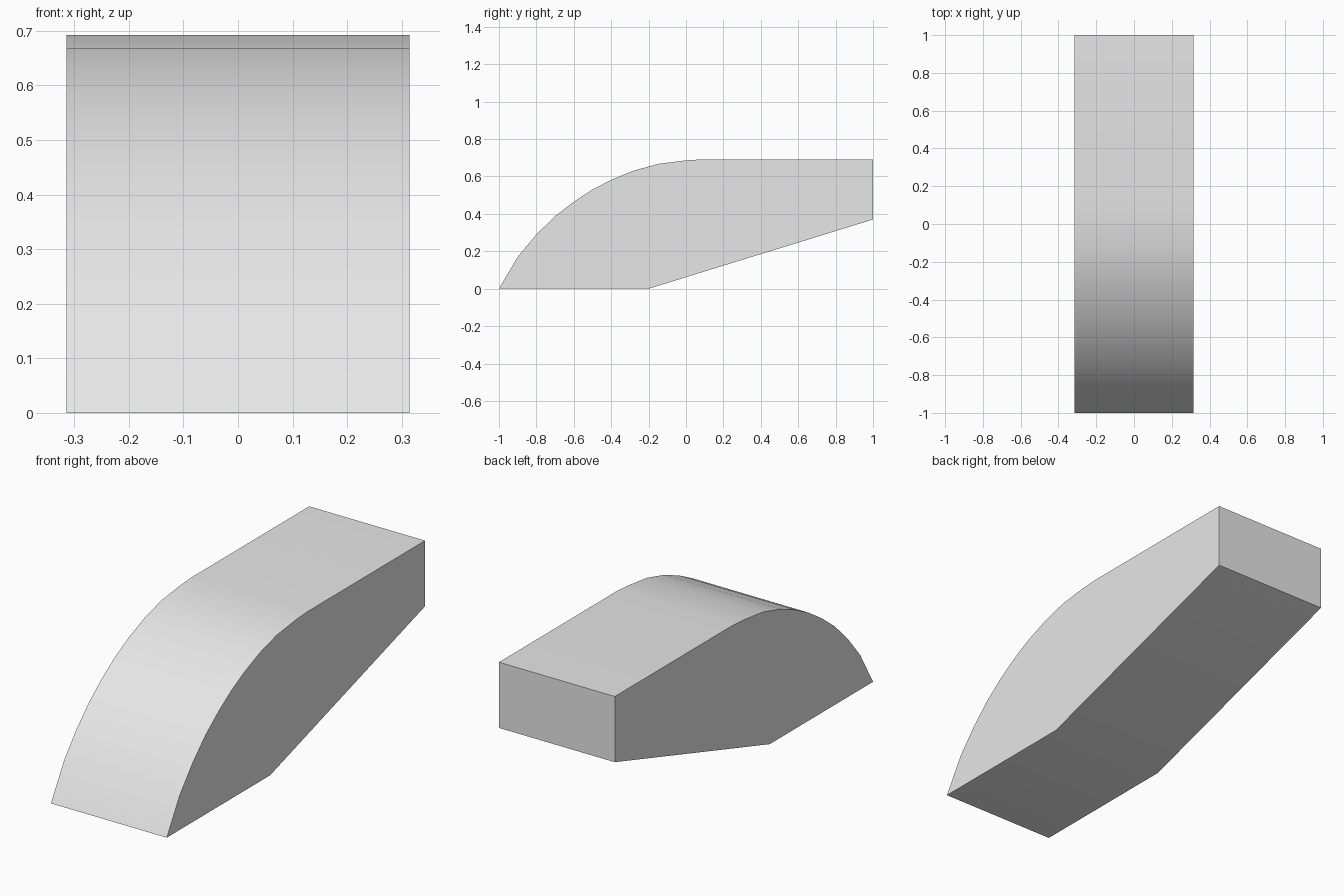
import bpy
import bmesh
from math import radians

cube = bpy.data.objects.get("Cube")
if cube:
    bpy.data.objects.remove(cube, do_unlink=True)

HALF_WIDTH = 0.314

# Side profile (y, z): curved front rising to a flat top, then the back and underside
curved_front = [(-1, 0), (-0.9, 0.17), (-0.8, 0.29), (-0.7, 0.388), (-0.6, 0.465),
                (-0.5, 0.53), (-0.4, 0.582), (-0.28, 0.631), (-0.146, 0.668),
                (0, 0.686), (0.09, 0.692)]
back_and_base = [(1, 0.692), (1, 0.37), (-0.2, 0)]

# Extrude the profile across the width
bm = bmesh.new()
side = bm.faces.new([bm.verts.new((-HALF_WIDTH, y, z))
                     for y, z in curved_front + back_and_base])
result = bmesh.ops.extrude_face_region(bm, geom=[side], use_keep_orig=True)
moved = [g for g in result["geom"] if isinstance(g, bmesh.types.BMVert)]
bmesh.ops.translate(bm, verts=moved, vec=(2 * HALF_WIDTH, 0, 0))
bmesh.ops.recalc_face_normals(bm, faces=bm.faces)

mesh = bpy.data.meshes.new("curved_block")
bm.to_mesh(mesh)
bm.free()
block = bpy.data.objects.new("curved_block", mesh)
bpy.context.collection.objects.link(block)

# Plain grey finish
grey = bpy.data.materials.new("light_grey")
grey.use_nodes = True
color = (0.8, 0.8, 0.8, 1)
grey.diffuse_color = color
grey.node_tree.nodes["Principled BSDF"].inputs["Base Color"].default_value = color
mesh.materials.append(grey)

# Smooth the curve while keeping the corners crisp
bpy.ops.object.select_all(action="DESELECT")
block.select_set(True)
bpy.context.view_layer.objects.active = block
bpy.ops.object.shade_smooth_by_angle(angle=radians(30))
